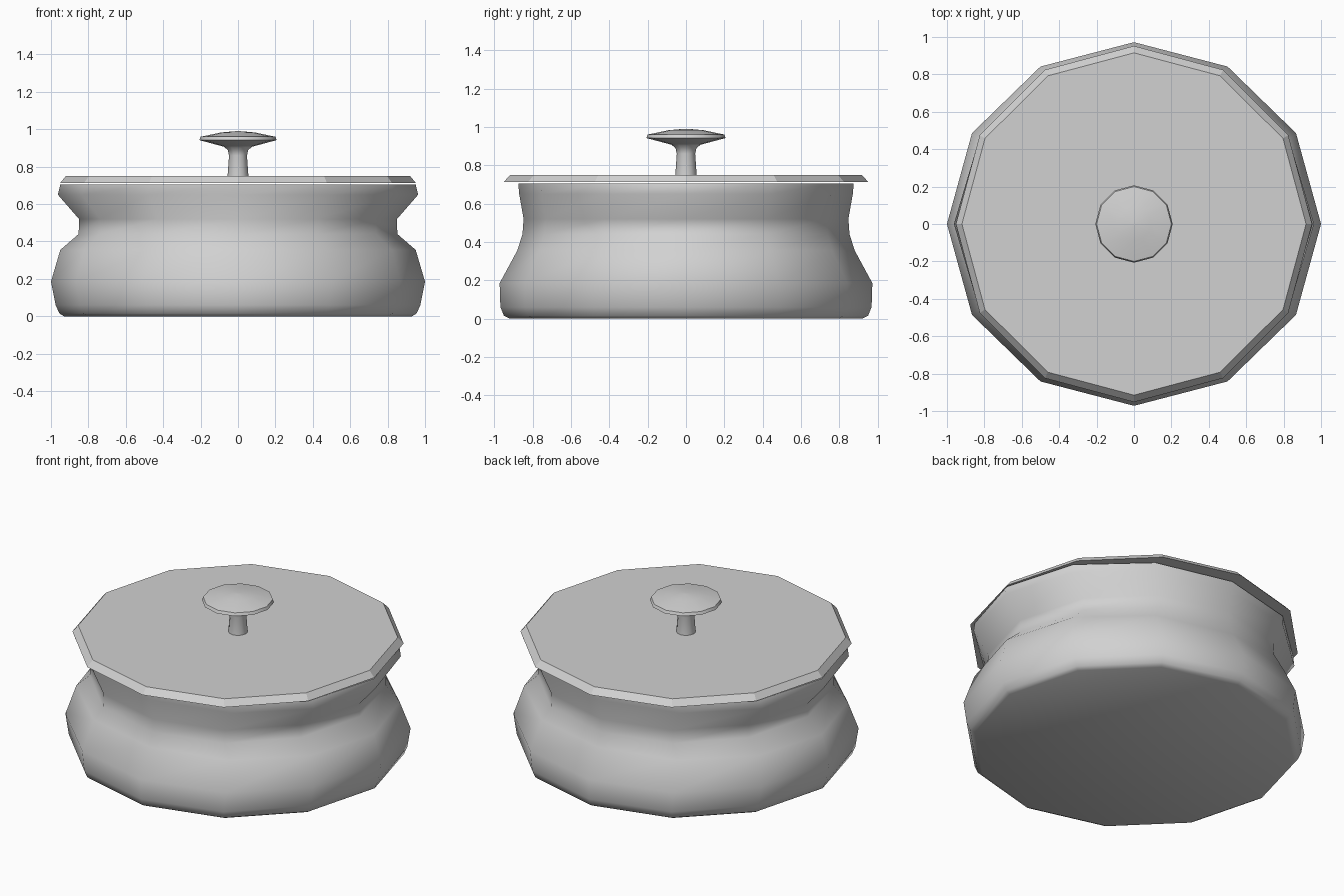
import bpy
import bmesh
from math import cos, sin, tau, radians

SIDES = 12

cube = bpy.data.objects.get("Cube")
if cube:
    bpy.data.objects.remove(cube, do_unlink=True)

grey = bpy.data.materials.new("light grey")
grey.use_nodes = True
colour = (0.64, 0.64, 0.64, 1)
grey.diffuse_color = colour
grey.node_tree.nodes["Principled BSDF"].inputs["Base Color"].default_value = colour


def lathe(name, profile, smooth_angle=None):
    """Stack elliptical rings of (x radius, y radius, height) and cap the ends."""
    bm = bmesh.new()
    rings = [[bm.verts.new((rx * cos(tau * i / SIDES), ry * sin(tau * i / SIDES), z))
              for i in range(SIDES)] for rx, ry, z in profile]
    for low, high in zip(rings, rings[1:]):
        for i in range(SIDES):
            j = (i + 1) % SIDES
            bm.faces.new((low[i], low[j], high[j], high[i]))
    bm.faces.new(rings[0][::-1])
    bm.faces.new(rings[-1])
    bmesh.ops.recalc_face_normals(bm, faces=bm.faces)
    mesh = bpy.data.meshes.new(name)
    bm.to_mesh(mesh)
    bm.free()
    mesh.materials.append(grey)
    obj = bpy.data.objects.new(name, mesh)
    bpy.context.collection.objects.link(obj)
    if smooth_angle:
        bpy.ops.object.select_all(action='DESELECT')
        obj.select_set(True)
        bpy.context.view_layer.objects.active = obj
        bpy.ops.object.shade_smooth_by_angle(angle=radians(smooth_angle))
    return obj


# Hollow pot: rounded belly, pinched neck, rim flaring wider along x
outer = [(0.93, 0.92, 0), (0.955, 0.95, 0.015), (0.975, 0.968, 0.06),
         (1.0, 0.972, 0.185), (0.95, 0.88, 0.355), (0.852, 0.853, 0.44),
         (0.85, 0.847, 0.52), (0.963, 0.87, 0.65), (0.95, 0.875, 0.705)]
wall = 0.04
inner = [(rx - wall, ry - wall, max(z, wall)) for rx, ry, z in outer[::-1] if z == 0 or z > 0.05]
lathe("pot_body", outer + inner, 60)

# Flat lid with a bevelled edge
lathe("lid", [(0.952, 0.952, 0.712), (0.92, 0.915, 0.75)])

# Knob: flared stem and shallow cap
lathe("knob_stem", [(r, r, z) for r, z in
                    [(0.056, 0.745), (0.048, 0.86), (0.055, 0.89), (0.08, 0.91)]], 45)
lathe("knob_cap", [(r, r, z) for r, z in
                   [(0.08, 0.908), (0.207, 0.942), (0.2, 0.96), (0.09, 0.983), (0.01, 0.99)]], 35)
